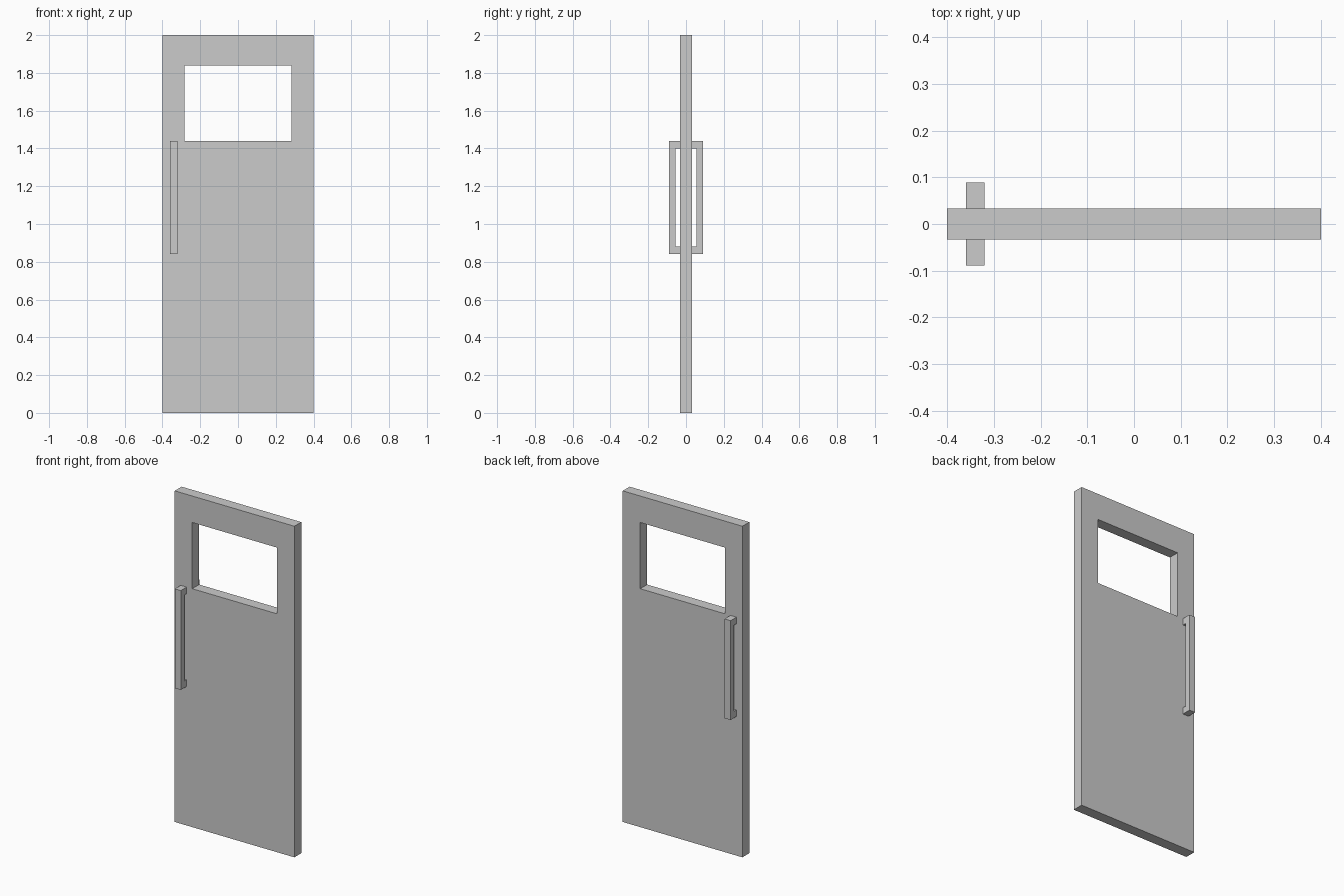
import bpy
import bmesh
from mathutils import Vector

cube = bpy.data.objects.get("Cube")
if cube:
    bpy.data.objects.remove(cube, do_unlink=True)

# One plain grey for the whole door
GREY = (0.6, 0.6, 0.6, 1.0)
grey = bpy.data.materials.new("light_grey")
grey.use_nodes = True
grey.diffuse_color = GREY
grey.node_tree.nodes["Principled BSDF"].inputs["Base Color"].default_value = GREY

HALF_DEPTH = 0.033


def finish(bm, name):
    bmesh.ops.recalc_face_normals(bm, faces=bm.faces)
    mesh = bpy.data.meshes.new(name)
    bm.to_mesh(mesh)
    bm.free()
    mesh.materials.append(grey)
    obj = bpy.data.objects.new(name, mesh)
    bpy.context.collection.objects.link(obj)
    return obj


def extrude(bm, faces, offset):
    """Thicken flat faces into a closed solid."""
    result = bmesh.ops.extrude_face_region(bm, geom=faces, use_keep_orig=True)
    verts = [v for v in result["geom"] if isinstance(v, bmesh.types.BMVert)]
    bmesh.ops.translate(bm, verts=verts, vec=Vector(offset))


def rectangle(bm, x0, x1, z0, z1):
    corners = [(x0, z0), (x1, z0), (x1, z1), (x0, z1)]
    return [bm.verts.new((x, -HALF_DEPTH, z)) for x, z in corners]


# Door slab with an open window
bm = bmesh.new()
outer = rectangle(bm, -0.4, 0.4, 0, 2)
inner = rectangle(bm, -0.283, 0.283, 1.44, 1.84)
ring = []
for i in range(4):
    j = (i + 1) % 4
    ring.append(bm.faces.new((outer[i], outer[j], inner[j], inner[i])))
extrude(bm, ring, (0, 2 * HALF_DEPTH, 0))
finish(bm, "door_slab")


# Pull handles: a bracket outline in depth and height, extruded sideways
def handle(name, side):
    near, grip, far = HALF_DEPTH, 0.055, 0.089
    low, high, post = 0.84, 1.44, 0.04
    outline = [(near, low), (far, low), (far, high), (near, high),
               (near, high - post), (grip, high - post),
               (grip, low + post), (near, low + post)]
    bm = bmesh.new()
    face = bm.faces.new([bm.verts.new((-0.36, side * y, z)) for y, z in outline])
    extrude(bm, [face], (0.04, 0, 0))
    finish(bm, name)


handle("front_handle", -1)
handle("back_handle", 1)
